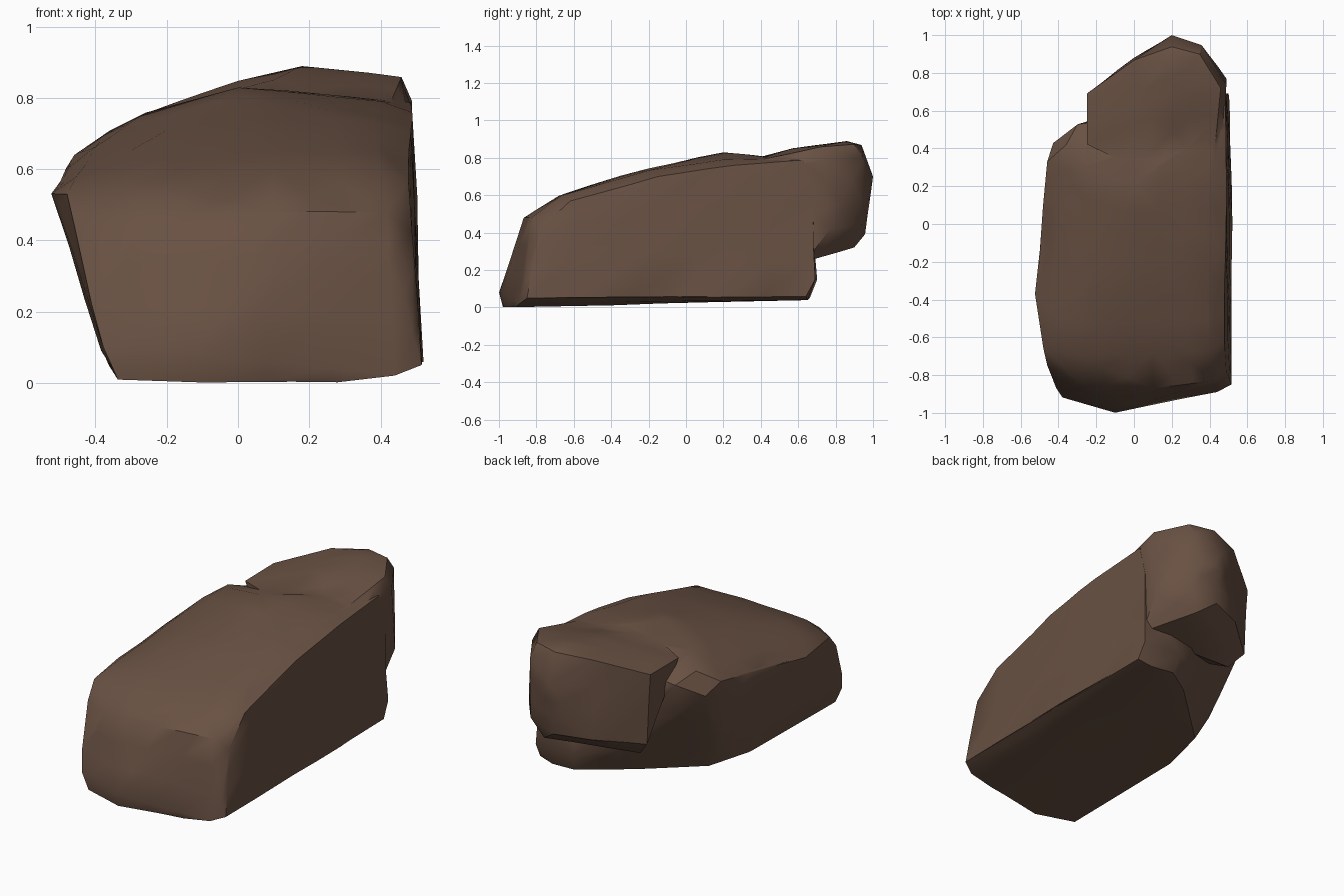
import bpy, bmesh, math
from mathutils import Vector, noise

if "Cube" in bpy.data.objects:
    bpy.data.objects.remove(bpy.data.objects["Cube"])

# Brown stone
brown = bpy.data.materials.new("brown_stone")
brown.diffuse_color = (0.14, 0.082, 0.056, 1)
brown.use_nodes = True
brown.node_tree.nodes["Principled BSDF"].inputs["Base Color"].default_value = brown.diffuse_color


def chiselled_rock(name, points):
    """Convex hull of the corner points, with a faint uneven surface."""
    bm = bmesh.new()
    for p in points:
        bm.verts.new(p)
    bmesh.ops.convex_hull(bm, input=bm.verts[:])
    loose = [v for v in bm.verts if not v.link_faces]
    bmesh.ops.delete(bm, geom=loose, context='VERTS')
    corners = set(bm.verts)
    long_edges = [e for e in bm.edges if e.calc_length() > 0.3]
    bmesh.ops.subdivide_edges(bm, edges=long_edges, cuts=2, use_grid_fill=True)
    bmesh.ops.triangulate(bm, faces=bm.faces[:])
    bm.normal_update()
    for v in bm.verts:
        if v not in corners:
            v.co += v.normal * (0.008 * noise.noise(v.co * 4) - 0.001)
    bmesh.ops.recalc_face_normals(bm, faces=bm.faces[:])
    mesh = bpy.data.meshes.new(name)
    bm.to_mesh(mesh)
    bm.free()
    mesh.materials.append(brown)
    obj = bpy.data.objects.new(name, mesh)
    bpy.context.collection.objects.link(obj)
    return obj


# Main boulder: underside, sloped front, and rising top
underside = [
    (-.34, -.92, .005), (-.1, -.98, .0), (.28, -.91, .0), (.44, -.89, .02),
    (.515, -.85, .05), (.52, 0, .06), (.505, .64, .06), (.42, .65, .04),
    (.27, .66, .05), (.1, .55, .05), (-.08, .37, .05), (-.285, .19, .04),
    (-.35, -.1, .03), (.5, .69, .15), (.25, .7, .15), (.02, .58, .2),
    (-.38, .2, .2), (-.385, -.6, .09)]
front = [
    (-.1, -1, .08), (-.38, -.92, .1), (.49, -.86, .13), (-.41, -.87, .22),
    (-.46, -.75, .44), (-.28, -.85, .46), (.1, -.87, .48), (.42, -.83, .48),
    (.49, -.78, .42), (-.48, -.66, .53), (-.52, -.37, .53), (-.3, -.7, .57),
    (.1, -.68, .60), (.4, -.67, .60), (.48, -.62, .57)]
top = [
    (-.475, 0, .6), (-.4, 0, .66), (-.2, -.2, .71), (.02, -.2, .745),
    (.38, -.2, .735), (.485, -.15, .70), (0, .2, .83), (.4, .2, .79),
    (.49, .25, .76), (-.26, .3, .76), (-.46, .33, .64), (-.36, .42, .71),
    (-.43, .43, .58), (-.46, .2, .5), (-.3, .53, .65), (.42, .5, .80),
    (.486, .63, .79), (.49, .68, .6)]
boulder = chiselled_rock("boulder", underside + front + top)

# Overhanging block at the upper back
block = [
    (-.25, .42, .76), (-.25, .69, .76), (-.23, .69, .34), (0, .87, .85),
    (.18, .86, .89), (.2, .94, .87), (.35, .9, .875), (.46, .72, .86),
    (.49, .74, .79), (.2, 1, .70), (.36, .95, .80), (.2, .96, .39),
    (0, .88, .38), (.36, .94, .44), (.49, .77, .42), (.3, .9, .32),
    (.48, .64, .24), (-.15, .64, .25), (0, .3, .78), (.42, .3, .77),
    (.48, .4, .74), (0, .3, .4), (.1, .57, .85), (.42, .57, .83)]
overhang = chiselled_rock("overhang_cutter", block)
overhang.hide_render = True

# Fuse both into one stone
union = boulder.modifiers.new("union", 'BOOLEAN')
union.operation = 'UNION'
union.solver = 'EXACT'
union.object = overhang
bpy.ops.object.select_all(action='DESELECT')
boulder.select_set(True)
bpy.context.view_layer.objects.active = boulder
bpy.ops.object.modifier_apply(modifier="union")
bpy.data.objects.remove(overhang)
bpy.ops.object.shade_smooth_by_angle(angle=math.radians(35))
